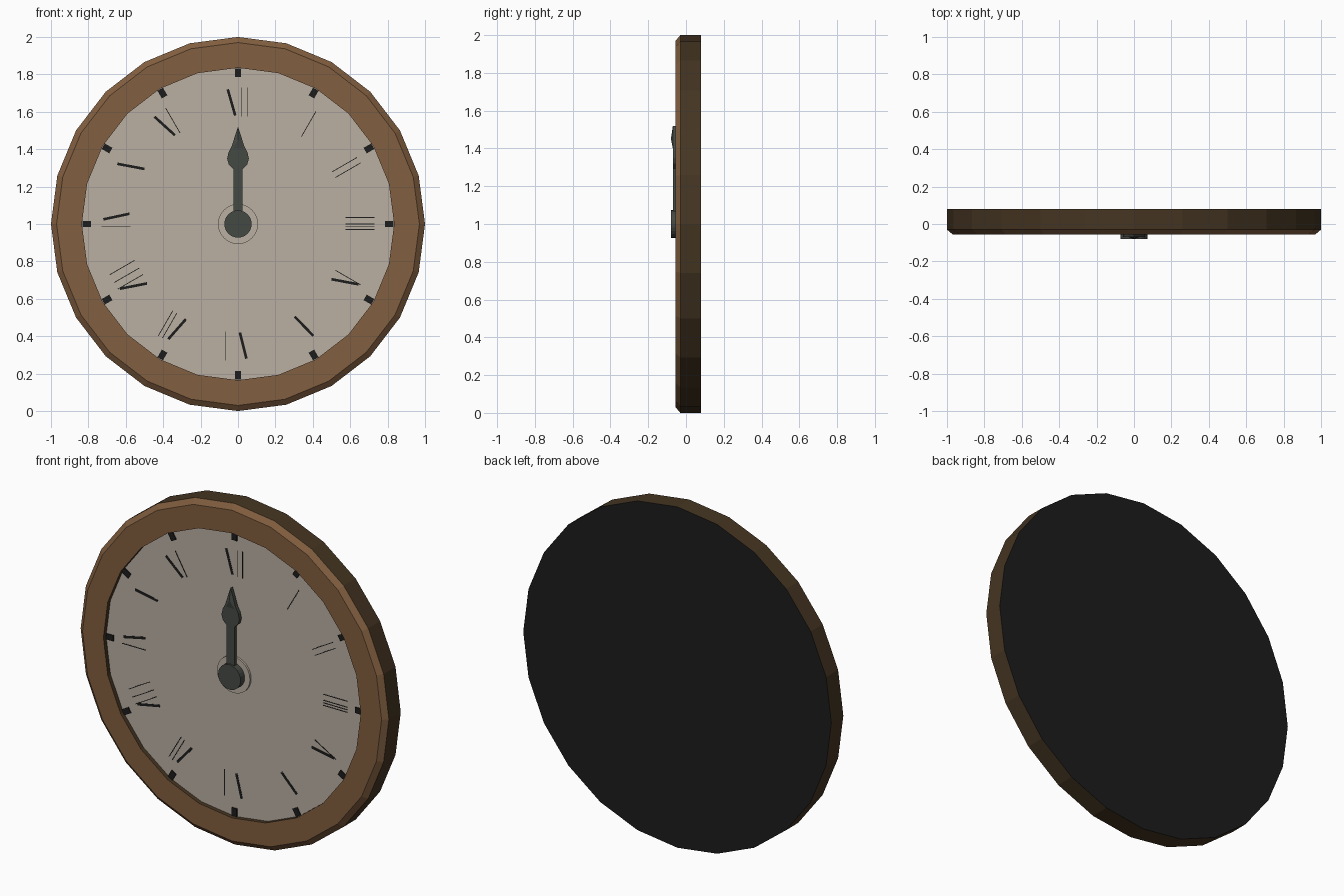
import bpy, bmesh, math
from mathutils import Vector

cube = bpy.data.objects.get("Cube")
if cube:
    bpy.data.objects.remove(cube, do_unlink=True)

SIDES = 24
CENTRE = 1.0
FACE_Y = -0.03
BACK_Y = 0.08
RIM_Y = -0.055


def material(name, r, g, b):
    m = bpy.data.materials.new(name)
    m.use_nodes = True
    m.diffuse_color = (r, g, b, 1)
    bsdf = m.node_tree.nodes["Principled BSDF"]
    bsdf.inputs["Base Color"].default_value = (r, g, b, 1)
    bsdf.inputs["Roughness"].default_value = 0.8
    return m


wood = material("warm wood", 0.22, 0.112, 0.05)
dark_wood = material("dark wood", 0.06, 0.036, 0.016)
cream = material("cream dial", 0.49, 0.43, 0.36)
iron = material("iron grey", 0.06, 0.067, 0.057)
black = material("black", 0.012, 0.012, 0.012)


def finish(name, bm, mats):
    mesh = bpy.data.meshes.new(name)
    bm.to_mesh(mesh)
    bm.free()
    for m in mats:
        mesh.materials.append(m)
    ob = bpy.data.objects.new(name, mesh)
    ob.location.z = CENTRE
    bpy.context.collection.objects.link(ob)
    return ob


def add_prism(bm, outline, front, back):
    """Extrude an (x, z) outline between two depths."""
    face = bm.faces.new([bm.verts.new((x, front, z)) for x, z in outline])
    ext = bmesh.ops.extrude_face_region(bm, geom=[face], use_keep_orig=True)
    for v in ext["geom"]:
        if isinstance(v, bmesh.types.BMVert):
            v.co.y = back
    bmesh.ops.recalc_face_normals(bm, faces=bm.faces)


def circle(radius, sides=SIDES):
    steps = [math.tau * i / sides for i in range(sides)]
    return [(radius * math.sin(a), radius * math.cos(a)) for a in steps]


def prism(name, outline, front, back, mat):
    bm = bmesh.new()
    add_prism(bm, outline, front, back)
    return finish(name, bm, [mat])


def hour_point(hour, r, t):
    """Radius r and clockwise offset t at an hour, as (x, z)."""
    a = math.tau * hour / 12
    return Vector((r * math.sin(a) + t * math.cos(a),
                   r * math.cos(a) - t * math.sin(a)))


def add_stroke(bm, start, end, width, front):
    d = (end - start).normalized() * width / 2
    side = Vector((-d.y, d.x))
    add_prism(bm, [start + side, end + side, end - side, start - side],
              front, FACE_Y + 0.001)


# Frame: turned rim with a bevelled front edge and a recessed inner wall
profile = [(1, BACK_Y), (1, FACE_Y), (0.97, RIM_Y), (0.835, RIM_Y), (0.835, FACE_Y)]
band_mats = [1, 0, 0, 1]
bm = bmesh.new()
rings = [[bm.verts.new((x, y, z)) for x, z in circle(r)] for r, y in profile]
for inner, outer, index in zip(rings, rings[1:], band_mats):
    for i in range(SIDES):
        j = (i + 1) % SIDES
        f = bm.faces.new((inner[i], inner[j], outer[j], outer[i]))
        f.material_index = index
bmesh.ops.recalc_face_normals(bm, faces=bm.faces)
finish("frame", bm, [wood, dark_wood])

# Dial, boss and back panel
prism("dial", circle(0.835), FACE_Y, 0.04, cream)
prism("centre_boss", circle(0.107), FACE_Y - 0.012, FACE_Y, cream)
prism("back_panel", circle(0.999), BACK_Y, 0.06, black)

# Hour blocks around the edge of the dial
bm = bmesh.new()
for hour in range(12):
    add_stroke(bm, hour_point(hour, 0.785, 0), hour_point(hour, 0.832, 0),
               0.034, FACE_Y - 0.006)
finish("hour_blocks", bm, [black])

# Painted marks: slanted bold strokes (outer, inner offset) and fine lines
bold = {0: (-.055, -.015), 4: (-.043, .006), 5: (-.05, -.015),
        6: (-.045, -.01), 7: (.015, -.013), 8: (.016, -.032),
        9: (.025, .055), 10: (-.044, .005), 11: (-.1, -.055)}
fine = {0: (.02, .05), 1: (.06,), 2: (.01, .045), 3: (-.035, 0, .015, .03),
        4: (-.046,), 6: (.065,), 7: (.045, .07), 8: (.02, .06, .108),
        9: (-.015,), 11: (-.025,)}
bm = bmesh.new()
for hour, (outer, inner) in bold.items():
    add_stroke(bm, hour_point(hour, 0.72, outer), hour_point(hour, 0.58, inner),
               0.014, FACE_Y - 0.002)
for hour, offsets in fine.items():
    for t in offsets:
        add_stroke(bm, hour_point(hour, 0.73, t), hour_point(hour, 0.575, t),
                   0.004, FACE_Y - 0.002)
finish("dial_marks", bm, [black])

# Hand: straight shaft, spade head and a ridged point
half = [(.025, 0), (.025, .295), (.05, .32), (.058, .35), (.05, .385),
        (.032, .42), (.015, .475)]
outline = half + [(0, .52)] + [(-x, z) for x, z in reversed(half)]
prism("hand", outline, -0.07, -0.05, iron)

bm = bmesh.new()
corners = [(-.03, .4), (.03, .4), (.013, .475), (0, .52), (-.013, .475)]
base = [bm.verts.new((x, -0.0695, z)) for x, z in corners]
peak = bm.verts.new((0, -0.08, .45))
for i, v in enumerate(base):
    bm.faces.new((v, base[(i + 1) % len(base)], peak))
bm.faces.new(base)
bmesh.ops.recalc_face_normals(bm, faces=bm.faces)
finish("hand_point", bm, [iron])

# Hub over the spindle
prism("hub", circle(0.073), -0.08, FACE_Y, iron)
